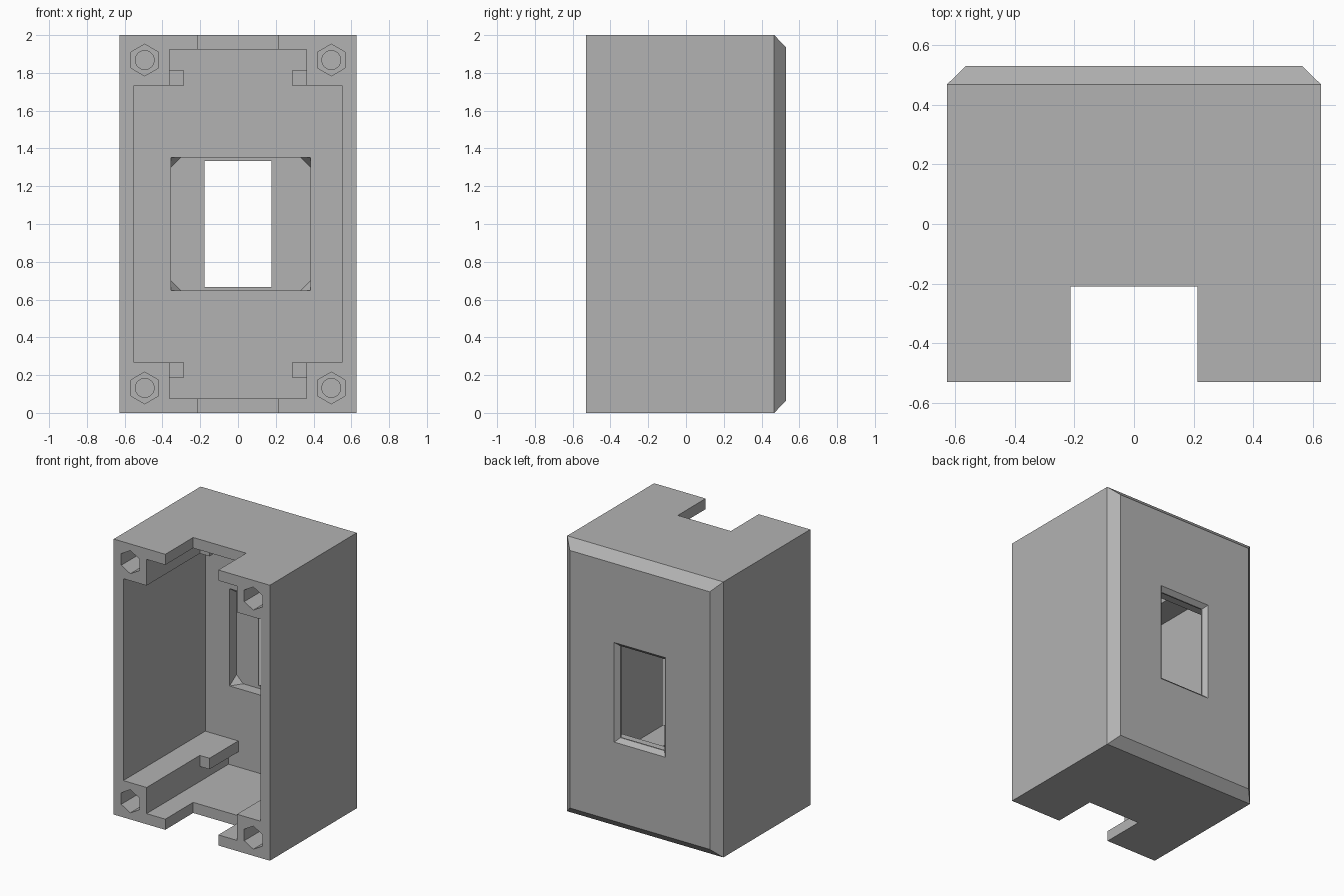
import bpy, bmesh, math

cube = bpy.data.objects.get("Cube")
if cube:
    bpy.data.objects.remove(cube, do_unlink=True)

HALF_Z = 1.0
FRONT, BACK = -0.53, 0.53
FLOOR = 0.41       # inner face of the back wall
RECESS = 0.49      # bottom of the window recess

grey = bpy.data.materials.new("plain grey")
grey.use_nodes = True
colour = (0.45, 0.45, 0.45, 1)
grey.diffuse_color = colour
grey.node_tree.nodes["Principled BSDF"].inputs["Base Color"].default_value = colour


def make_object(name, bm):
    bmesh.ops.recalc_face_normals(bm, faces=bm.faces)
    mesh = bpy.data.meshes.new(name)
    bm.to_mesh(mesh)
    bm.free()
    mesh.materials.append(grey)
    obj = bpy.data.objects.new(name, mesh)
    bpy.context.collection.objects.link(obj)
    return obj


def loft(name, sections):
    """Join matching outlines (x, z) placed at successive y."""
    bm = bmesh.new()
    rings = [[bm.verts.new((x, y, z + HALF_Z)) for x, z in pts] for y, pts in sections]
    for a, b in zip(rings, rings[1:]):
        n = len(a)
        for i in range(n):
            bm.faces.new((a[i], a[(i + 1) % n], b[(i + 1) % n], b[i]))
    bm.faces.new(rings[0])
    bm.faces.new(rings[-1])
    return make_object(name, bm)


def mirrored(quarter, cx=0.0):
    """Mirror a quarter outline, listed from the x side to the z side."""
    q, r = quarter, quarter[::-1]
    pts = q + [(-x, z) for x, z in r] + [(-x, -z) for x, z in q] + [(x, -z) for x, z in r]
    return [(x + cx, z) for x, z in pts]


def rect(w, h, cx=0.0):
    return mirrored([(w, h)], cx)


def circle(r, n, cx, cz):
    return [(cx + r * math.sin(math.tau * i / n), cz + r * math.cos(math.tau * i / n))
            for i in range(n)]


# Outer shell with the back edges chamfered
housing = loft("housing", [(FRONT, rect(0.627, 1)), (0.467, rect(0.627, 1)),
                           (BACK, rect(0.562, 0.935))])

# Cavity between the four corner posts, with retaining tabs in its deep half
steps = [(0.55, 0.733), (0.363, 0.733), (0.363, 0.923)]
tabs = [(0.55, 0.733), (0.285, 0.733), (0.285, 0.813), (0.363, 0.813), (0.363, 0.923)]
cutters = [
    loft("front_cavity_cutter", [(-0.6, mirrored(steps)), (0.08, mirrored(steps))]),
    loft("deep_cavity_cutter", [(0.0, mirrored(tabs)), (FLOOR, mirrored(tabs))]),
]

# Recess around the window, its corners filled by sloping gussets
full, cut, off = (0.369, 0.353), 0.053, 0.014
corner = mirrored([full, full], off)
clipped = mirrored([(full[0], full[1] - cut), (full[0] - cut, full[1])], off)
cutters.append(loft("recess_cutter", [(FLOOR - 0.02, corner), (FLOOR, corner), (RECESS, clipped)]))

# Window, flared towards the back
cutters.append(loft("window_cutter", [(0.3, rect(0.177, 0.333)), (0.50, rect(0.177, 0.333)),
                                      (0.54, rect(0.215, 0.371))]))

# Notch through the top and bottom walls
cutters.append(loft("notch_cutter", [(-0.6, rect(0.213, 1.1)), (-0.21, rect(0.213, 1.1))]))

# Nut pockets and screw holes in the corner posts
for sx in (-1, 1):
    for sz in (-1, 1):
        cx, cz = sx * 0.494, sz * 0.868
        for name, r, n, depth in (("nut_pocket_cutter", 0.084, 6, -0.3),
                                  ("screw_hole_cutter", 0.05, 32, 0.3)):
            outline = circle(r, n, cx, cz)
            cutters.append(loft(name, [(-0.6, outline), (depth, outline)]))

# Merge doubled corner points, then carve the shell
for cutter in cutters:
    cutter.hide_render = True
    bm = bmesh.new()
    bm.from_mesh(cutter.data)
    bmesh.ops.remove_doubles(bm, verts=bm.verts, dist=0.0001)
    bmesh.ops.recalc_face_normals(bm, faces=bm.faces)
    bm.to_mesh(cutter.data)
    bm.free()
    mod = housing.modifiers.new(cutter.name, "BOOLEAN")
    mod.operation = "DIFFERENCE"
    mod.solver = "EXACT"
    mod.object = cutter

bpy.context.view_layer.objects.active = housing
for mod in list(housing.modifiers):
    bpy.ops.object.modifier_apply(modifier=mod.name)
for cutter in cutters:
    bpy.data.objects.remove(cutter, do_unlink=True)
